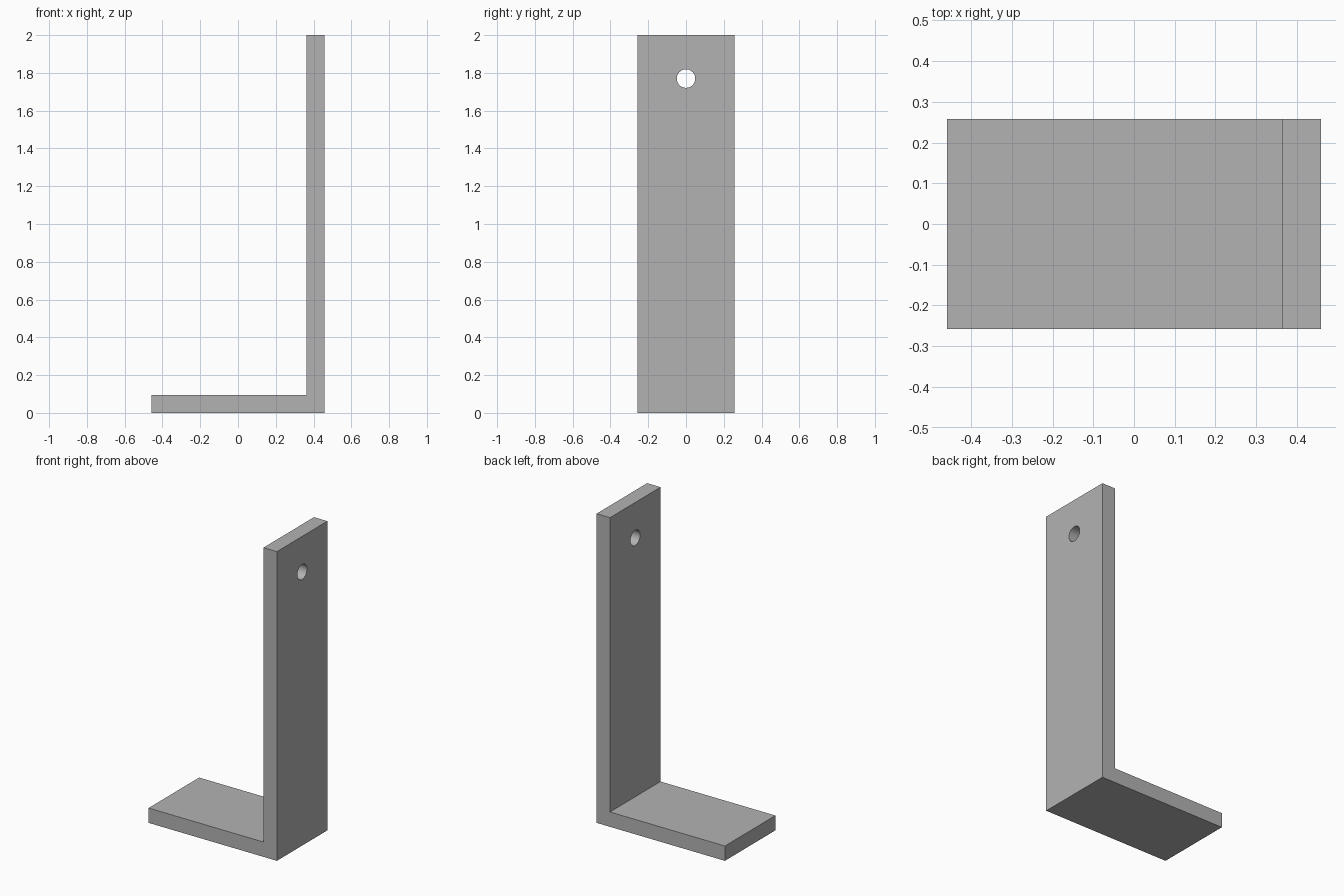
import bpy
import bmesh
from mathutils import Matrix, Vector

cube = bpy.data.objects.get("Cube")
if cube:
    bpy.data.objects.remove(cube, do_unlink=True)

HALF_LENGTH, HALF_WIDTH, HEIGHT, THICK = 0.459, 0.258, 2.0, 0.096
HOLE_Z, HOLE_RADIUS = 1.77, 0.049

# Plain grey metal
grey = bpy.data.materials.new("plain_grey")
grey.use_nodes = True
colour = (0.45, 0.45, 0.45, 1)
grey.diffuse_color = colour
grey.node_tree.nodes["Principled BSDF"].inputs["Base Color"].default_value = colour


def make_object(name, bm):
    bmesh.ops.recalc_face_normals(bm, faces=bm.faces)
    mesh = bpy.data.meshes.new(name)
    bm.to_mesh(mesh)
    bm.free()
    mesh.materials.append(grey)
    obj = bpy.data.objects.new(name, mesh)
    bpy.context.collection.objects.link(obj)
    return obj


# L-shaped profile extruded across the width
inner = HALF_LENGTH - THICK
profile = [(-HALF_LENGTH, 0), (HALF_LENGTH, 0), (HALF_LENGTH, HEIGHT),
           (inner, HEIGHT), (inner, THICK), (-HALF_LENGTH, THICK)]
bm = bmesh.new()
face = bm.faces.new([bm.verts.new((x, -HALF_WIDTH, z)) for x, z in profile])
extruded = bmesh.ops.extrude_face_region(bm, geom=[face])
verts = [g for g in extruded["geom"] if isinstance(g, bmesh.types.BMVert)]
bmesh.ops.translate(bm, verts=verts, vec=Vector((0, 2 * HALF_WIDTH, 0)))
bracket = make_object("angle_bracket", bm)

# Round cutter for the screw hole near the top of the upright
bm = bmesh.new()
centre = Matrix.Translation((HALF_LENGTH - THICK / 2, 0, HOLE_Z))
bmesh.ops.create_cone(bm, cap_ends=True, segments=48, radius1=HOLE_RADIUS,
                      radius2=HOLE_RADIUS, depth=THICK * 3,
                      matrix=centre @ Matrix.Rotation(1.5707963, 4, "Y"))
cutter = make_object("hole_cutter", bm)
cutter.hide_render = True
cutter.hide_viewport = True

hole = bracket.modifiers.new("screw_hole", "BOOLEAN")
hole.operation = "DIFFERENCE"
hole.solver = "EXACT"
hole.object = cutter

# Apply the cut, then smooth only the wall of the hole
bpy.ops.object.select_all(action="DESELECT")
bracket.select_set(True)
bpy.context.view_layer.objects.active = bracket
bpy.ops.object.modifier_apply(modifier=hole.name)
bpy.data.objects.remove(cutter, do_unlink=True)
bpy.ops.object.shade_smooth_by_angle()
